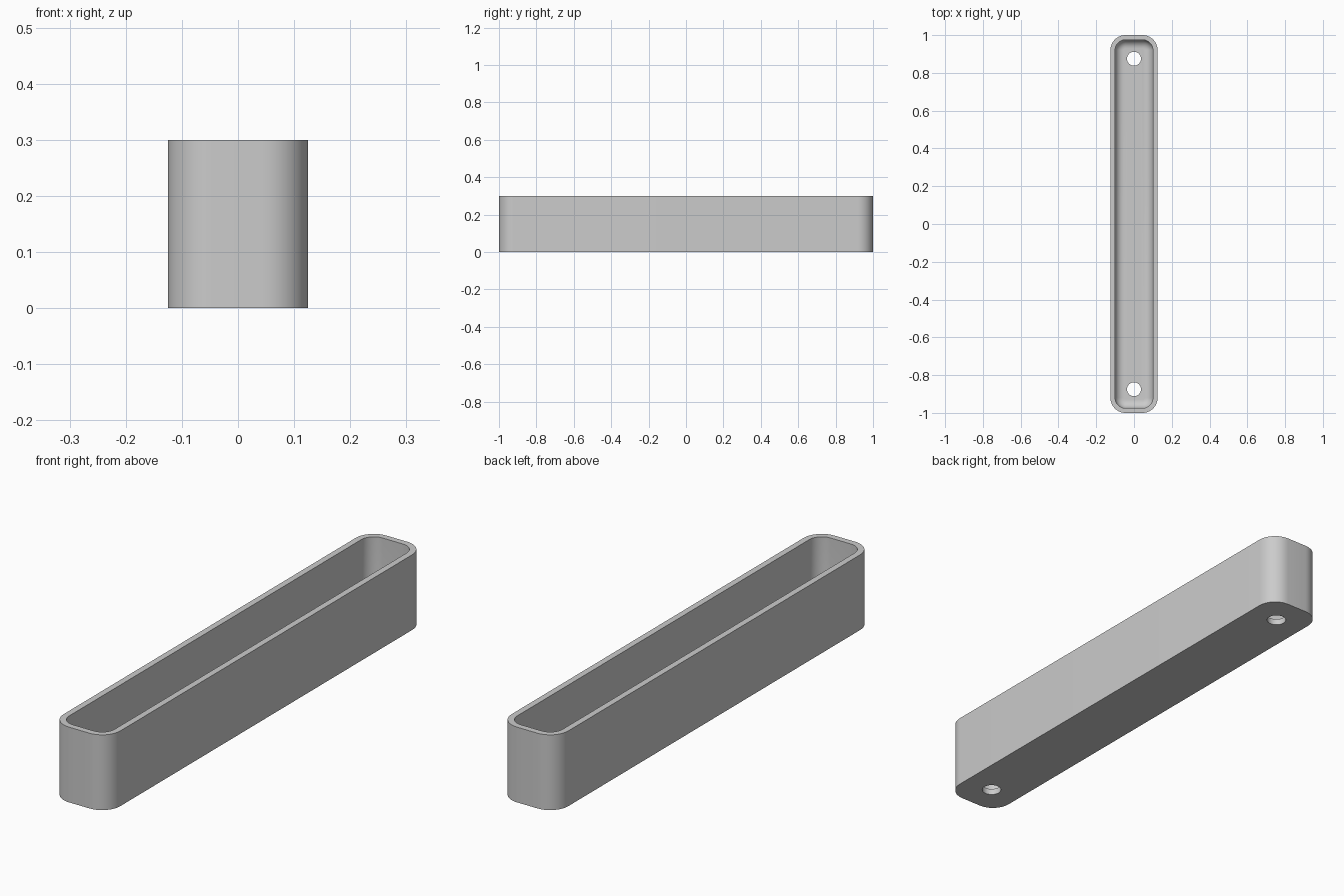
import bpy
import bmesh
from math import sin, cos, pi, radians

cube = bpy.data.objects.get("Cube")
if cube:
    bpy.data.objects.remove(cube, do_unlink=True)

HALF_X, HALF_Y, HEIGHT = 0.125, 1.0, 0.3
RADIUS, WALL, FLOOR, FILLET = 0.08, 0.025, 0.025, 0.045
CORNER_STEPS, FILLET_STEPS = 12, 8

grey = bpy.data.materials.new("light grey")
grey.use_nodes = True
colour = (0.6, 0.6, 0.6, 1)
grey.diffuse_color = colour
grey.node_tree.nodes["Principled BSDF"].inputs["Base Color"].default_value = colour


def ring(bm, inset, z):
    """Rounded rectangle of vertices, moved inwards by inset."""
    r = RADIUS - inset
    verts = []
    for k, (sx, sy) in enumerate([(1, 1), (-1, 1), (-1, -1), (1, -1)]):
        cx, cy = sx * (HALF_X - RADIUS), sy * (HALF_Y - RADIUS)
        for i in range(CORNER_STEPS + 1):
            a = (k + i / CORNER_STEPS) * pi / 2
            verts.append(bm.verts.new((cx + r * cos(a), cy + r * sin(a), z)))
    return verts


# Tray shell: outer wall, rim, inner wall and rounded floor edge
bm = bmesh.new()
sections = [(0, 0), (0, HEIGHT), (WALL, HEIGHT)]
for i in range(FILLET_STEPS + 1):
    a = i / FILLET_STEPS * pi / 2
    sections.append((WALL + FILLET * (1 - cos(a)), FLOOR + FILLET * (1 - sin(a))))
rings = [ring(bm, *s) for s in sections]
for low, high in zip(rings, rings[1:]):
    for i in range(len(low)):
        j = (i + 1) % len(low)
        bm.faces.new((low[i], low[j], high[j], high[i]))
bm.faces.new(rings[0][::-1])
bm.faces.new(rings[-1])
bmesh.ops.recalc_face_normals(bm, faces=bm.faces)
mesh = bpy.data.meshes.new("tray")
bm.to_mesh(mesh)
bm.free()
tray = bpy.data.objects.new("tray", mesh)
bpy.context.collection.objects.link(tray)
mesh.materials.append(grey)

# Screw holes through the floor, one near each end
for side, name in ((-1, "front_hole_cutter"), (1, "back_hole_cutter")):
    bpy.ops.mesh.primitive_cylinder_add(vertices=32, radius=0.037, depth=0.1,
                                        location=(0, side * 0.875, 0.01))
    cutter = bpy.context.object
    cutter.name = name
    cutter.data.materials.append(grey)
    cut = tray.modifiers.new(name, "BOOLEAN")
    cut.operation = "DIFFERENCE"
    cut.solver = "EXACT"
    cut.object = cutter
    bpy.context.view_layer.objects.active = tray
    bpy.ops.object.modifier_apply(modifier=name)
    bpy.data.objects.remove(cutter, do_unlink=True)

# Smooth rounded walls with sharp rims
bpy.ops.object.select_all(action="DESELECT")
tray.select_set(True)
bpy.context.view_layer.objects.active = tray
bpy.ops.object.shade_smooth_by_angle(angle=radians(35))
